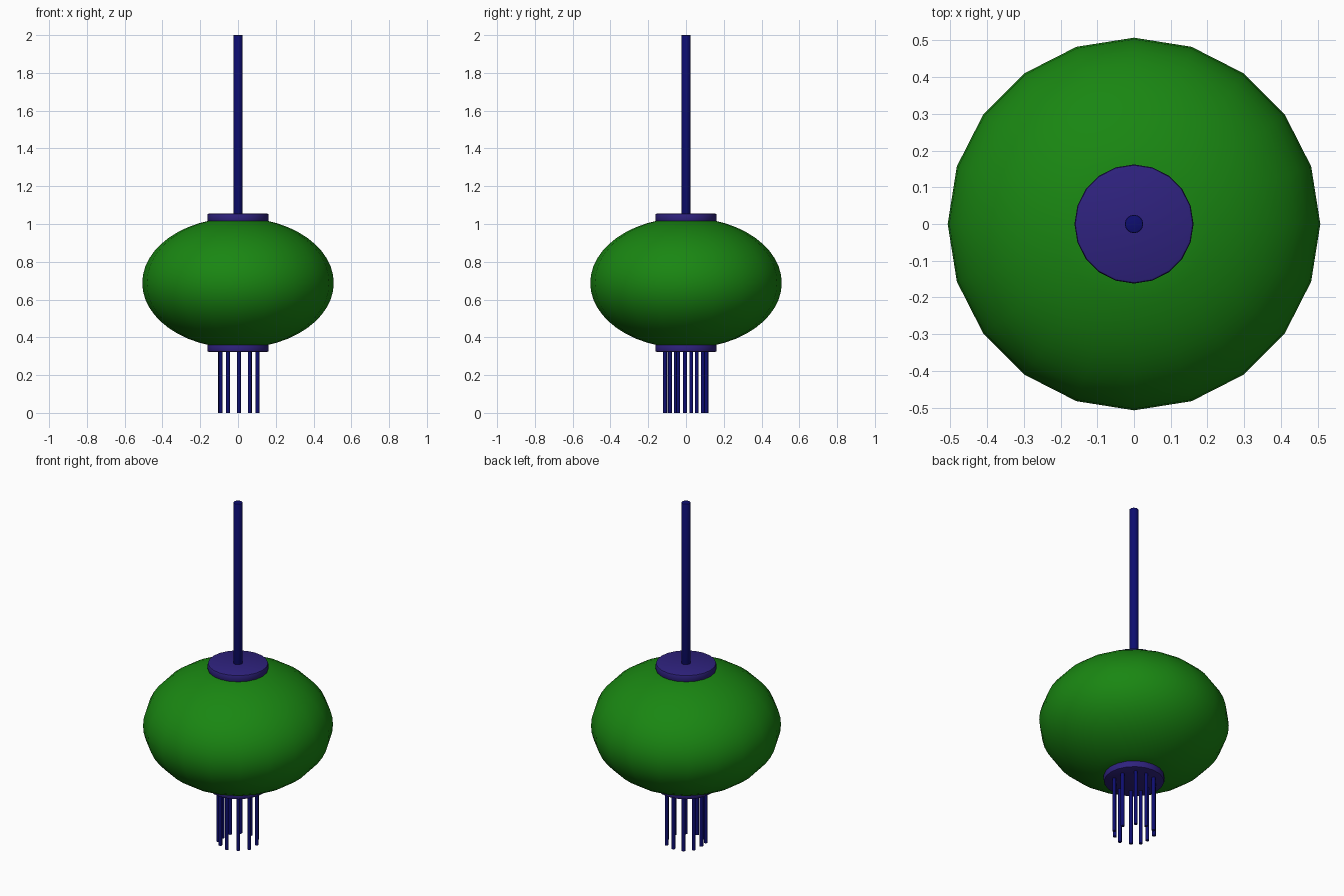
import bpy, bmesh, math

if "Cube" in bpy.data.objects:
    bpy.data.objects.remove(bpy.data.objects["Cube"])


def material(name, color):
    m = bpy.data.materials.new(name)
    m.diffuse_color = (*color, 1)
    m.use_nodes = True
    m.node_tree.nodes["Principled BSDF"].inputs["Base Color"].default_value = m.diffuse_color
    return m


green = material("green_paper", (0.01, 0.24, 0.006))
purple = material("purple_trim", (0.028, 0.016, 0.21))
navy = material("navy_cord", (0.004, 0.004, 0.16))


def lathe(name, profile, sides, mat, x=0, y=0, angle=40):
    """Closed solid of revolution from (radius, z) points, bottom to top."""
    bm = bmesh.new()
    rings = []
    for r, z in profile:
        rings.append([bm.verts.new((x + r * math.cos(2 * math.pi * i / sides),
                                    y + r * math.sin(2 * math.pi * i / sides), z))
                      for i in range(sides)])
    for a, b in zip(rings, rings[1:]):
        for i in range(sides):
            j = (i + 1) % sides
            bm.faces.new((a[i], a[j], b[j], b[i]))
    bm.faces.new(rings[0][::-1])
    bm.faces.new(rings[-1])
    mesh = bpy.data.meshes.new(name)
    bm.to_mesh(mesh)
    bm.free()
    mesh.materials.append(mat)
    obj = bpy.data.objects.new(name, mesh)
    bpy.context.collection.objects.link(obj)
    bpy.ops.object.select_all(action='DESELECT')
    obj.select_set(True)
    bpy.context.view_layer.objects.active = obj
    bpy.ops.object.shade_smooth_by_angle(angle=math.radians(angle))
    return obj


def bevelled(r, z0, z1, b):
    return [(r - b, z0), (r - b * 0.3, z0 + b * 0.3), (r, z0 + b),
            (r, z1 - b), (r - b * 0.3, z1 - b * 0.3), (r - b, z1)]


# Lantern body: squashed sphere cut off under the caps
STEPS = 20
LIMIT = math.radians(73)
body = []
for i in range(STEPS + 1):
    t = LIMIT * (2 * i / STEPS - 1)
    body.append((0.507 * math.cos(t), 0.688 + 0.346 * math.sin(t)))
lathe("lantern_body", body, 20, green)

# Caps above and below
lathe("top_cap", bevelled(0.162, 1.014, 1.055, 0.007), 20, purple)
lathe("bottom_cap", bevelled(0.162, 0.323, 0.364, 0.007), 20, purple)

# Hanging cord
lathe("hanging_cord", bevelled(0.025, 1.04, 2.0, 0.004), 16, navy)

# Ring of slightly uneven tassel strands
strands = [(0.103, 0.028), (0.063, 0.090), (0.006, 0.108), (-0.053, 0.099),
           (-0.091, 0.057), (-0.097, -0.005), (-0.092, -0.053), (-0.053, -0.088),
           (0.005, -0.111), (0.062, -0.085), (0.103, -0.042)]
for n, (x, y) in enumerate(strands):
    lathe(f"tassel_strand_{n + 1}", [(0.010, 0), (0.010, 0.335)], 12, navy, x, y)
